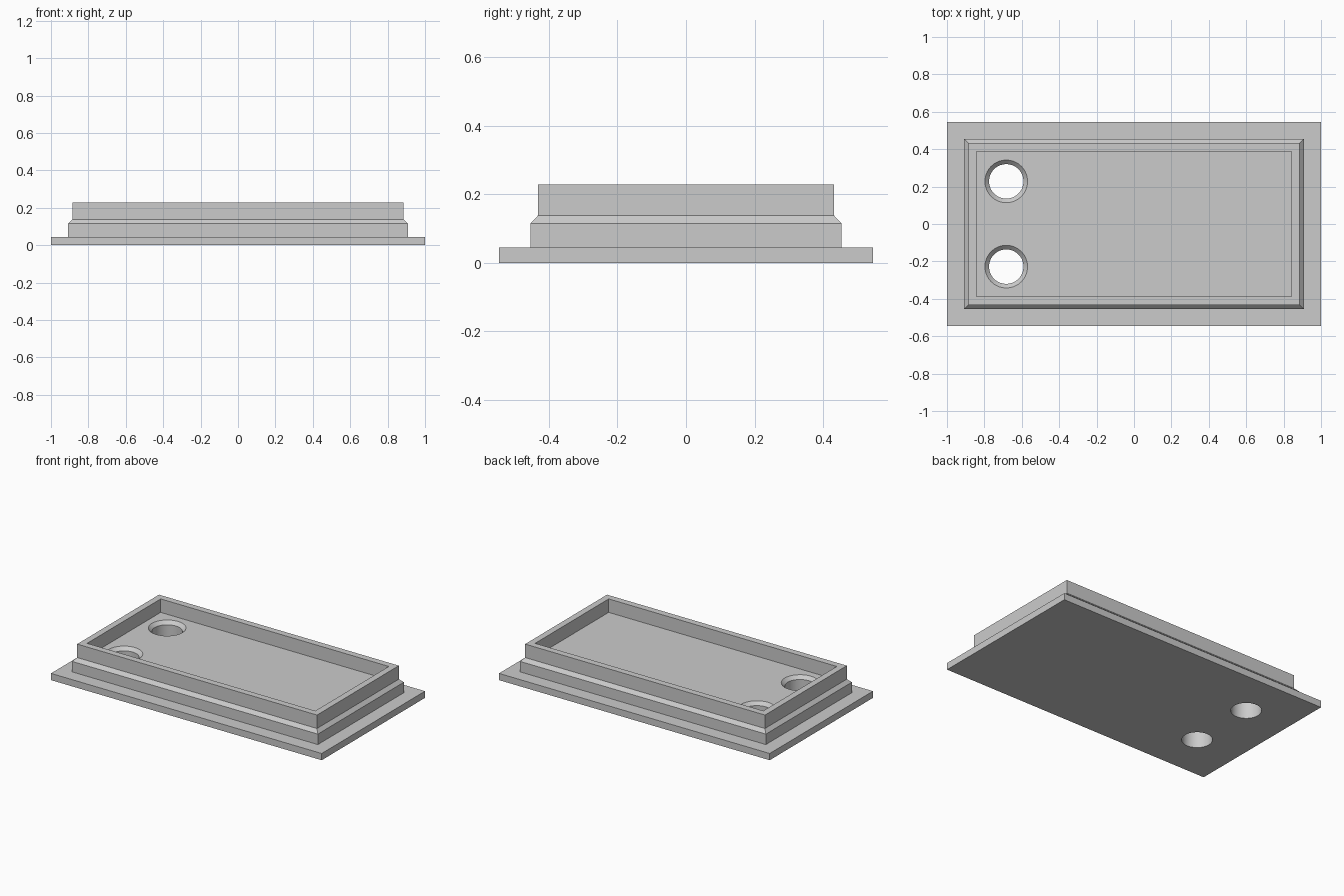
import bpy
import bmesh
from math import radians

old = bpy.data.objects.get("Cube")
if old:
    bpy.data.objects.remove(old, do_unlink=True)

grey = bpy.data.materials.new("plain grey")
grey.use_nodes = True
color = (0.6, 0.6, 0.6, 1)
grey.diffuse_color = color
grey.node_tree.nodes["Principled BSDF"].inputs["Base Color"].default_value = color


def loft(name, rings):
    """Join rings of points into a closed solid, capped at both ends."""
    bm = bmesh.new()
    loops = [[bm.verts.new(p) for p in ring] for ring in rings]
    for low, high in zip(loops, loops[1:]):
        n = len(low)
        for i in range(n):
            j = (i + 1) % n
            bm.faces.new((low[i], low[j], high[j], high[i]))
    bm.faces.new(loops[0])
    bm.faces.new(loops[-1])
    bmesh.ops.recalc_face_normals(bm, faces=bm.faces)
    mesh = bpy.data.meshes.new(name)
    bm.to_mesh(mesh)
    bm.free()
    mesh.materials.append(grey)
    obj = bpy.data.objects.new(name, mesh)
    bpy.context.collection.objects.link(obj)
    return obj


def rect(x, y, z):
    return [(-x, -y, z), (x, -y, z), (x, y, z), (-x, y, z)]


# Flange, stepped plug with chamfer, raised rim and recessed floor
flange_z, step_z, floor_z, rim_z = 0.045, 0.115, 0.138, 0.228
tray = loft("stepped_tray", [
    rect(1, 0.545, 0),
    rect(1, 0.545, flange_z),
    rect(0.908, 0.454, flange_z),
    rect(0.908, 0.454, step_z),
    rect(0.886, 0.432, floor_z),
    rect(0.886, 0.432, rim_z),
    rect(0.843, 0.388, rim_z),
    rect(0.843, 0.388, floor_z),
])


# Two countersunk through holes
def cut_hole(x, y, radius=0.092, flare=0.022):
    bpy.ops.mesh.primitive_circle_add(vertices=64, radius=1)
    circle = bpy.context.object
    points = [v.co.copy() for v in circle.data.vertices]
    bpy.data.objects.remove(circle, do_unlink=True)
    profile = [(radius, -0.1), (radius, floor_z - flare),
               (radius + flare, floor_z), (radius + flare, floor_z + 0.05)]
    cutter = loft("hole_cutter", [[(x + r * p.x, y + r * p.y, z) for p in points]
                                  for r, z in profile])
    cutter.hide_render = True
    mod = tray.modifiers.new("hole", "BOOLEAN")
    mod.operation = "DIFFERENCE"
    mod.solver = "EXACT"
    mod.object = cutter
    bpy.context.view_layer.objects.active = tray
    bpy.ops.object.modifier_apply(modifier=mod.name)
    bpy.data.objects.remove(cutter, do_unlink=True)


for side in (-1, 1):
    cut_hole(-0.683, side * 0.228)

bpy.ops.object.select_all(action="DESELECT")
tray.select_set(True)
bpy.context.view_layer.objects.active = tray
bpy.ops.object.shade_smooth_by_angle(angle=radians(30))
